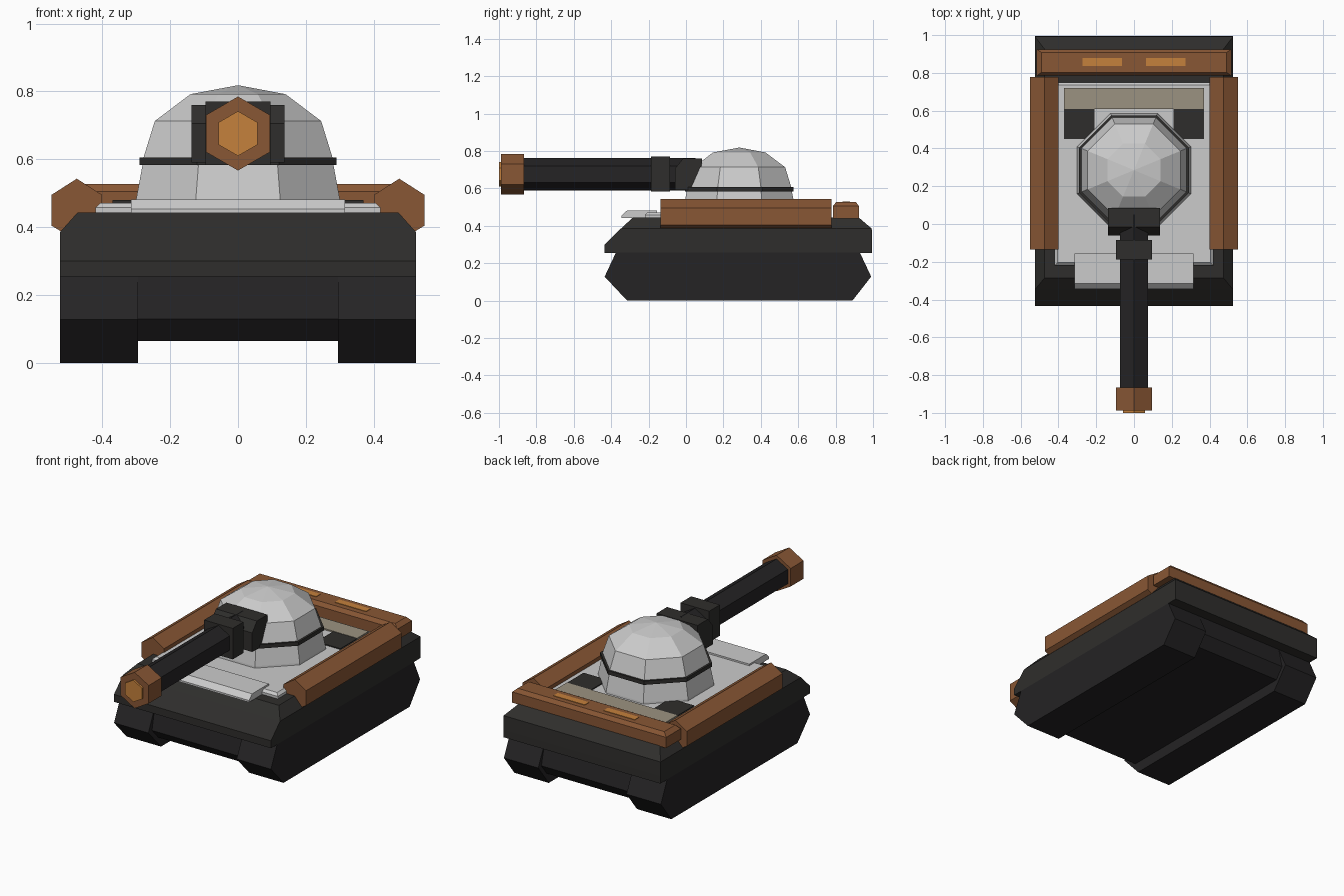
import bpy, bmesh, math

if "Cube" in bpy.data.objects:
    bpy.data.objects.remove(bpy.data.objects["Cube"])

def mat(name, rgb):
    m = bpy.data.materials.new(name)
    m.diffuse_color = (*rgb, 1)
    m.use_nodes = True
    m.node_tree.nodes["Principled BSDF"].inputs["Base Color"].default_value = m.diffuse_color
    return m

DARK = mat("dark_metal", (0.028, 0.027, 0.025))
TRACK = mat("track_black", (0.018, 0.017, 0.018))
COPPER = mat("copper", (0.25, 0.095, 0.035))
ORANGE = mat("orange", (0.56, 0.22, 0.045))
BEIGE = mat("beige", (0.33, 0.29, 0.22))

def loft(name, rings, material=None):
    """Skin a stack of equal-length point rings and cap both ends."""
    bm = bmesh.new()
    vs = [[bm.verts.new(p) for p in r] for r in rings]
    for a, b in zip(vs, vs[1:]):
        n = len(a)
        for i in range(n):
            j = (i + 1) % n
            bm.faces.new((a[i], a[j], b[j], b[i]))
    bm.faces.new(vs[0][::-1])
    bm.faces.new(vs[-1])
    bmesh.ops.recalc_face_normals(bm, faces=bm.faces)
    me = bpy.data.meshes.new(name)
    bm.to_mesh(me)
    bm.free()
    ob = bpy.data.objects.new(name, me)
    bpy.context.collection.objects.link(ob)
    if material:
        me.materials.append(material)
    return ob

def mirror(ob):
    ob.modifiers.new("mirror", 'MIRROR')
    return ob

def slabs(name, levels, material=None):
    """Stack of rectangles: (z, x0, x1, y0, y1)."""
    return loft(name, [[(a, c, z), (b, c, z), (b, d, z), (a, d, z)]
                       for z, a, b, c, d in levels], material)

def box(name, x0, x1, y0, y1, z0, z1, material=None):
    return slabs(name, [(z0, x0, x1, y0, y1), (z1, x0, x1, y0, y1)], material)

def side_profile(name, pts, x0, x1, material=None):
    return loft(name, [[(x, y, z) for y, z in pts] for x in (x0, x1)], material)

def hex_y(name, cx, cz, r, y0, y1, material):
    """Hexagonal bar along y, with a corner pointing up."""
    ang = [math.radians(30 + 60 * i) for i in range(6)]
    return loft(name, [[(cx + r * math.cos(a), y, cz + r * math.sin(a)) for a in ang]
                       for y in (y0, y1)], material)

def octagons(name, levels, material=None, cy=0.285):
    """Stack of octagons with flats facing the axes: (z, inradius)."""
    ang = [math.radians(22.5 + 45 * i) for i in range(8)]
    k = 1 / math.cos(math.pi / 8)
    return loft(name, [[(r * k * math.cos(a), cy + r * k * math.sin(a), z) for a in ang]
                       for z, r in levels], material)

# Running gear and belly
track = [(-0.315, 0), (0.89, 0), (0.99, 0.128), (0.93, 0.256), (-0.375, 0.256), (-0.435, 0.128)]
mirror(side_profile("track", track, 0.295, 0.525, TRACK))
belly = [(-0.34, 0.065), (0.91, 0.065), (0.96, 0.13), (0.93, 0.258), (-0.375, 0.258), (-0.40, 0.13)]
side_profile("belly", belly, -0.295, 0.295, TRACK)

# Upper hull with chamfered rim and sloped nose
slabs("upper_hull", [(0.255, -0.525, 0.525, -0.435, 0.995),
                     (0.30, -0.525, 0.525, -0.435, 0.995),
                     (0.385, -0.525, 0.525, -0.348, 0.993),
                     (0.443, -0.473, 0.473, -0.285, 0.925)], DARK)

# Grey deck, front plate and engine deck panels
slabs("deck_plate", [(0.44, -0.42, 0.42, -0.22, 0.75),
                     (0.458, -0.42, 0.42, -0.22, 0.75),
                     (0.472, -0.405, 0.405, -0.205, 0.735)])
slabs("front_plate", [(0.442, -0.315, 0.315, -0.345, -0.155),
                      (0.453, -0.315, 0.315, -0.345, -0.155),
                      (0.482, -0.315, 0.315, -0.315, -0.155)])
box("rear_deck_strip", -0.37, 0.37, 0.61, 0.72, 0.46, 0.48, BEIGE)
mirror(box("deck_vent", 0.21, 0.37, 0.45, 0.61, 0.46, 0.478, DARK))

# Copper side rails and rear rail with lights
rail = [(0.55, 0.405), (0.55, 0.495), (0.475, 0.543), (0.40, 0.495), (0.40, 0.405), (0.475, 0.36)]
mirror(loft("side_rail", [[(x, y, z) for x, z in rail] for y in (-0.135, 0.778)], COPPER))
slabs("rear_rail", [(0.44, -0.515, 0.515, 0.785, 0.925),
                    (0.505, -0.515, 0.515, 0.785, 0.925),
                    (0.527, -0.49, 0.49, 0.803, 0.908)], COPPER)
mirror(box("rear_light", 0.063, 0.272, 0.836, 0.878, 0.52, 0.53, ORANGE))

# Octagonal turret
octagons("turret_base", [(0.46, 0.302), (0.483, 0.30), (0.59, 0.28)])
octagons("turret_collar", [(0.583, 0.29), (0.606, 0.29)], DARK)
octagons("turret_dome", [(0.60, 0.28), (0.713, 0.245), (0.792, 0.14), (0.818, 0.002)])

# Gun
mantlet = [(-0.06, 0.59), (0.08, 0.59), (0.085, 0.76), (-0.015, 0.76), (-0.06, 0.705)]
side_profile("gun_mantlet", mantlet, -0.137, 0.137, DARK)
box("barrel_sleeve", -0.096, 0.096, -0.187, -0.085, 0.583, 0.77, DARK)
hex_y("gun_barrel", 0, 0.676, 0.087, -0.88, 0.05, TRACK)
hex_y("muzzle", 0, 0.676, 0.109, -0.988, -0.865, COPPER)
hex_y("muzzle_core", 0, 0.676, 0.066, -1.0, -0.95, ORANGE)
